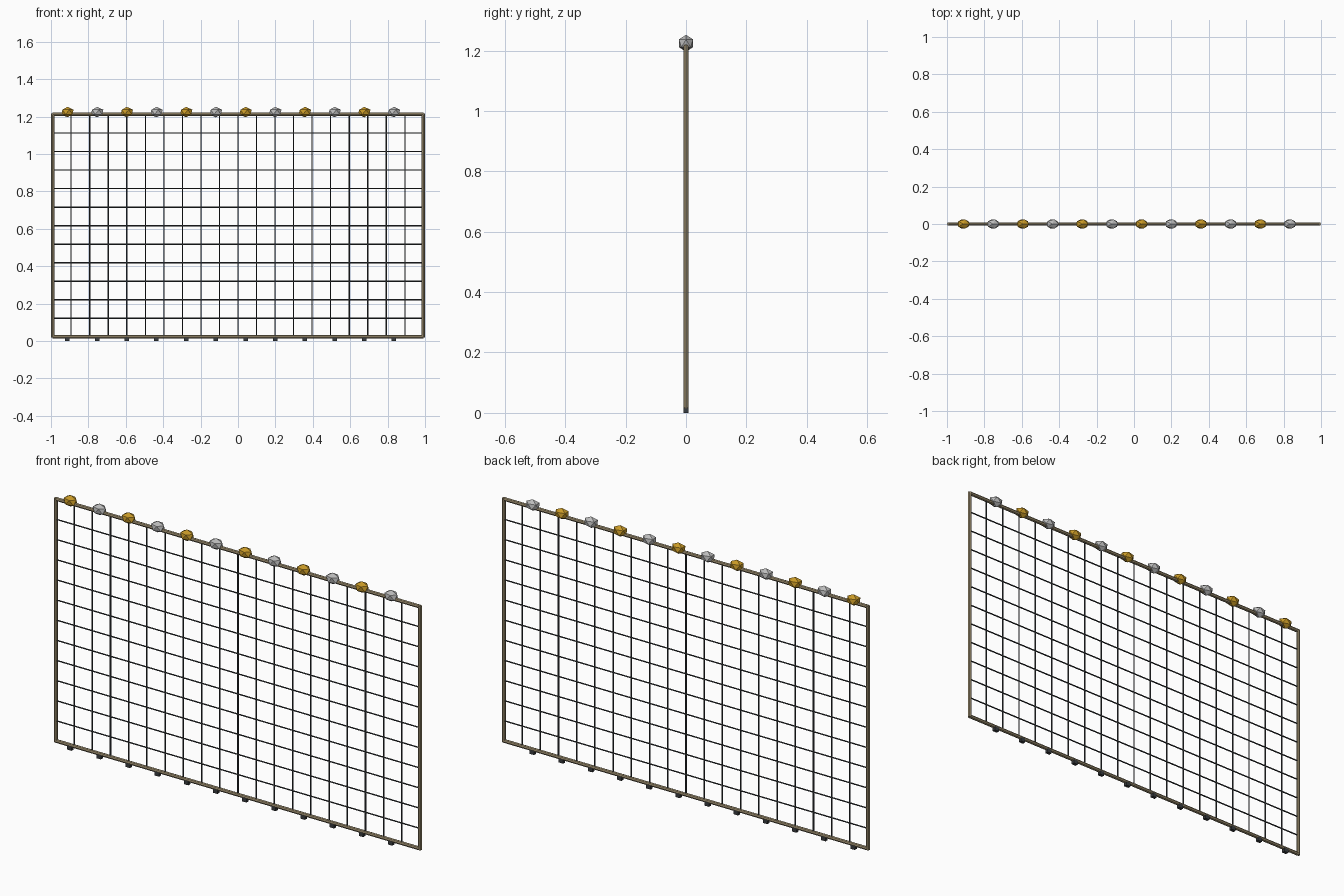
import bpy
from mathutils import Vector

if "Cube" in bpy.data.objects:
    bpy.data.objects.remove(bpy.data.objects["Cube"])

W, ZB, ZT = 0.991, 0.022, 1.212   # frame half width, bottom and top rail heights
STEP = 2 * W / 20                 # mesh spacing


def material(name, rgb):
    m = bpy.data.materials.new(name)
    m.diffuse_color = (*rgb, 1)
    m.use_nodes = True
    m.node_tree.nodes["Principled BSDF"].inputs["Base Color"].default_value = m.diffuse_color
    return m


BRONZE = material("bronze", (0.36, 0.29, 0.17))
WIRE = material("dark_wire", (0.04, 0.045, 0.05))
GOLD = material("gold", (0.58, 0.32, 0.02))
SILVER = material("silver", (0.5, 0.5, 0.5))


def finish(name, mat):
    ob = bpy.context.object
    ob.name = name
    ob.data.materials.append(mat)
    return ob


def rod(name, a, b, r, sides, mat):
    a, b = Vector(a), Vector(b)
    d = b - a
    bpy.ops.mesh.primitive_cylinder_add(vertices=sides, radius=r, depth=d.length,
                                        location=(a + b) / 2,
                                        rotation=d.to_track_quat('Z', 'Y').to_euler())
    return finish(name, mat)


# Frame: four round tubes meeting at the corners
R = 0.009
for z, n in ((ZB, "bottom_rail"), (ZT, "top_rail")):
    rod(n, (-W, 0, z), (W, 0, z), R, 8, BRONZE)
for s, n in ((-1, "left_post"), (1, "right_post")):
    rod(n, (s * W, 0, ZB - R / 2), (s * W, 0, ZT + R / 2), R, 8, BRONZE)

# Wire mesh
for i in range(1, 20):
    x = -W + i * STEP
    rod(f"vertical_wire_{i}", (x, 0, ZB), (x, 0, ZT), 0.0035, 6, WIRE)
for i in range(1, 12):
    z = ZB + i * STEP
    rod(f"horizontal_wire_{i}", (-W, 0, z), (W, 0, z), 0.0035, 6, WIRE)

# Faceted knobs along the top, small feet below
for i in range(12):
    x = -0.912 + i * 0.1587
    bpy.ops.mesh.primitive_ico_sphere_add(subdivisions=1, radius=0.028, location=(x, 0, 1.224))
    knob = finish(f"knob_{i + 1}", SILVER if i % 2 else GOLD)
    knob.scale = (1.32, 1.0, 1)
    bpy.ops.mesh.primitive_cube_add(size=1, location=(x, 0, 0.01))
    foot = finish(f"foot_{i + 1}", WIRE)
    foot.scale = (0.024, 0.016, 0.02)
